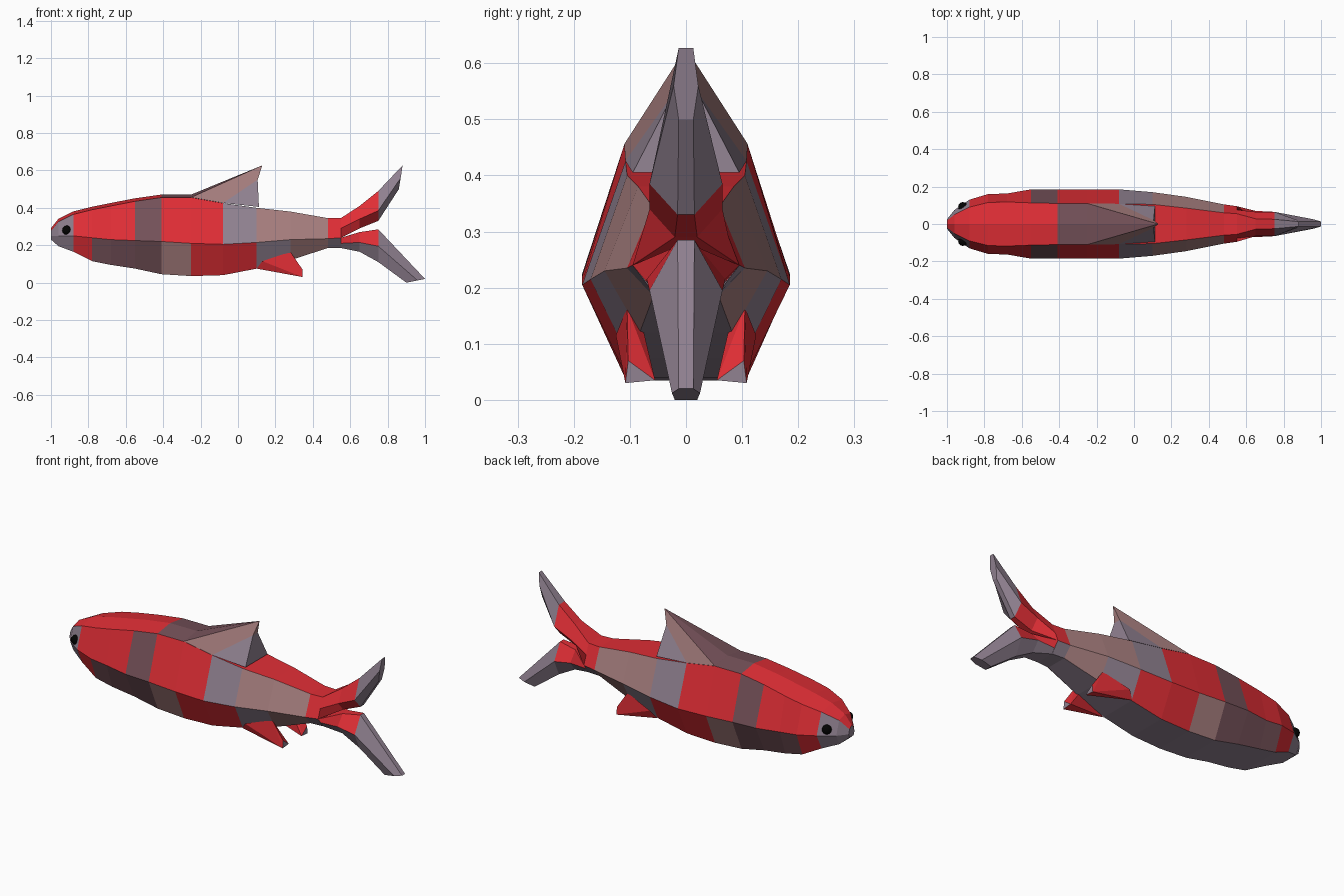
import bpy
import bmesh
from mathutils import Matrix

if "Cube" in bpy.data.objects:
    bpy.data.objects.remove(bpy.data.objects["Cube"], do_unlink=True)


def linear(c):
    return c / 12.92 if c <= 0.04045 else ((c + 0.055) / 1.055) ** 2.4


def make_material(name, srgb):
    mat = bpy.data.materials.new(name)
    mat.use_nodes = True
    color = [linear(c) for c in srgb] + [1]
    mat.diffuse_color = color
    bsdf = mat.node_tree.nodes["Principled BSDF"]
    bsdf.inputs["Base Color"].default_value = color
    bsdf.inputs["Roughness"].default_value = 0.8
    return mat


RED, MAUVE, ROSE, DARK, BLACK = range(5)
MATERIALS = [
    make_material("fish red", (0.88, 0.18, 0.21)),
    make_material("grey mauve", (0.57, 0.51, 0.57)),
    make_material("dusty rose", (0.66, 0.50, 0.50)),
    make_material("dark plum", (0.46, 0.32, 0.35)),
    make_material("eye black", (0.01, 0.01, 0.01)),
]


def finish(bm, name):
    bmesh.ops.recalc_face_normals(bm, faces=bm.faces)
    mesh = bpy.data.meshes.new(name)
    bm.to_mesh(mesh)
    bm.free()
    for mat in MATERIALS:
        mesh.materials.append(mat)
    obj = bpy.data.objects.new(name, mesh)
    bpy.context.collection.objects.link(obj)
    return obj


BANDS = ("top", "upper", "lower", "belly", "lower", "upper", "top")


def loft(name, sections, paint):
    """Skin seven-sided sections; each is a ridge height and three (x, z, half width) corners."""
    bm = bmesh.new()
    rings = []
    for ridge_z, corners in sections:
        points = [(corners[0][0], 0, ridge_z)]
        points += [(x, w, z) for x, z, w in corners]
        points += [(x, -w, z) for x, z, w in reversed(corners)]
        rings.append([bm.verts.new(p) for p in points])
    for a, b in zip(rings, rings[1:]):
        for i, band in enumerate(BANDS):
            j = (i + 1) % len(BANDS)
            face = bm.faces.new((a[i], a[j], b[j], b[i]))
            face.material_index = paint(band, face.calc_center_median().x)
    for ring in (rings[0], rings[-1]):
        bm.faces.new(ring).material_index = MAUVE
    return finish(bm, name)


# Body: x, top z, top half width, middle z, middle half width, belly z
BODY = [
    (-1.0, .275, .018, .25, .025, .23),
    (-.96, .325, .05, .25, .075, .195),
    (-.88, .365, .09, .25, .13, .165),
    (-.78, .39, .115, .24, .16, .115),
    (-.68, .41, .118, .23, .163, .095),
    (-.55, .435, .113, .225, .185, .075),
    (-.41, .455, .11, .22, .185, .045),
    (-.25, .455, .11, .21, .185, .035),
    (-.08, .425, .108, .205, .185, .04),
    (.10, .40, .105, .215, .17, .075),
    (.28, .38, .085, .23, .145, .12),
    (.48, .345, .06, .235, .105, .185),
    (.55, .345, .055, .24, .095, .185),
]
# Colour bands from nose to tail: each ends at the given x
STRIPES = {
    "top": [(-.41, RED), (-.08, DARK), (1, RED)],
    "upper": [(-.88, MAUVE), (-.55, RED), (-.41, DARK), (-.08, RED),
              (.10, MAUVE), (.48, ROSE), (1, RED)],
    "lower": [(-.88, MAUVE), (-.78, RED), (-.41, DARK), (-.25, ROSE),
              (.10, RED), (.28, MAUVE), (.48, ROSE), (1, MAUVE)],
    "belly": [(1, MAUVE)],
}


def body_paint(band, x):
    return next(color for end, color in STRIPES[band] if x < end)


sections = []
for x, tz, tw, mz, mw, bz in BODY:
    ridge = tz + (.016 if x < -.2 else 0)
    sections.append((ridge, [(x, tz, tw), (x, mz, mw), (x, bz, tw * .97)]))
loft("body", sections, body_paint)


# Tail lobes: top, middle and bottom corners of each section
def lobe(name, rows, paint):
    loft(name, [(row[0][1], row) for row in rows], paint)


lobe("tail_upper_lobe", [
    [(.55, .345, .055), (.55, .29, .076), (.55, .24, .095)],
    [(.65, .41, .028), (.65, .34, .065), (.65, .29, .02)],
    [(.75, .49, .025), (.75, .385, .065), (.75, .33, .015)],
    [(.88, .627, .013), (.87, .56, .022), (.86, .50, .013)],
], lambda band, x: RED if x < .75 else MAUVE)

lobe("tail_lower_lobe", [
    [(.55, .24, .095), (.55, .21, .07), (.55, .185, .052)],
    [(.65, .27, .025), (.65, .215, .07), (.65, .165, .03)],
    [(.75, .285, .015), (.75, .195, .065), (.75, .11, .025)],
    [(1.0, .02, .013), (.96, .012, .025), (.90, 0, .02)],
], lambda band, x: RED if x < .75 and band in ("top", "upper") else MAUVE)

# Dorsal fin: broad front, side panels and a hollow rear edge
bm = bmesh.new()
tip = bm.verts.new((.13, 0, .627))
front = bm.verts.new((-.25, 0, .471))
sides = []
for s in (1, -1):
    base, mid, rear, edge = [bm.verts.new((x, s * y, z)) for x, y, z in (
        (-.25, .11, .456), (-.08, .108, .426), (.112, .095, .405), (.105, .02, .55))]
    for corners, color in (((front, base, tip), DARK), ((base, mid, edge, tip), ROSE),
                           ((mid, rear, edge), MAUVE)):
        bm.faces.new(corners).material_index = color
    sides.append((base, mid, rear, edge))
(lb, lm, lr, le), (rb, rm, rr, re) = sides
bm.faces.new((le, lr, rr, re)).material_index = MAUVE
bm.faces.new((tip, le, re)).material_index = ROSE
bm.faces.new((front, lb, lm, lr, rr, rm, rb)).material_index = DARK
finish(bm, "dorsal_fin")

# Pelvic fins and eyes on both sides
for side, s in (("left", 1), ("right", -1)):
    bm = bmesh.new()
    for x, y, z in ((.10, .105, .075), (.13, .125, .115), (.28, .105, .165), (.28, .075, .12),
                    (.345, .108, .03), (.345, .103, .07), (.345, .055, .035)):
        bm.verts.new((x, s * y, z))
    bmesh.ops.convex_hull(bm, input=bm.verts)
    bmesh.ops.recalc_face_normals(bm, faces=bm.faces)
    for face in bm.faces:
        face.material_index = MAUVE if face.normal.x > .8 else RED
    finish(bm, side + "_pelvic_fin")

    bm = bmesh.new()
    bmesh.ops.create_uvsphere(bm, u_segments=16, v_segments=10, radius=.025,
                              matrix=Matrix.Translation((-.915, s * .092, .28)))
    for face in bm.faces:
        face.material_index = BLACK
        face.smooth = True
    finish(bm, side + "_eye")
